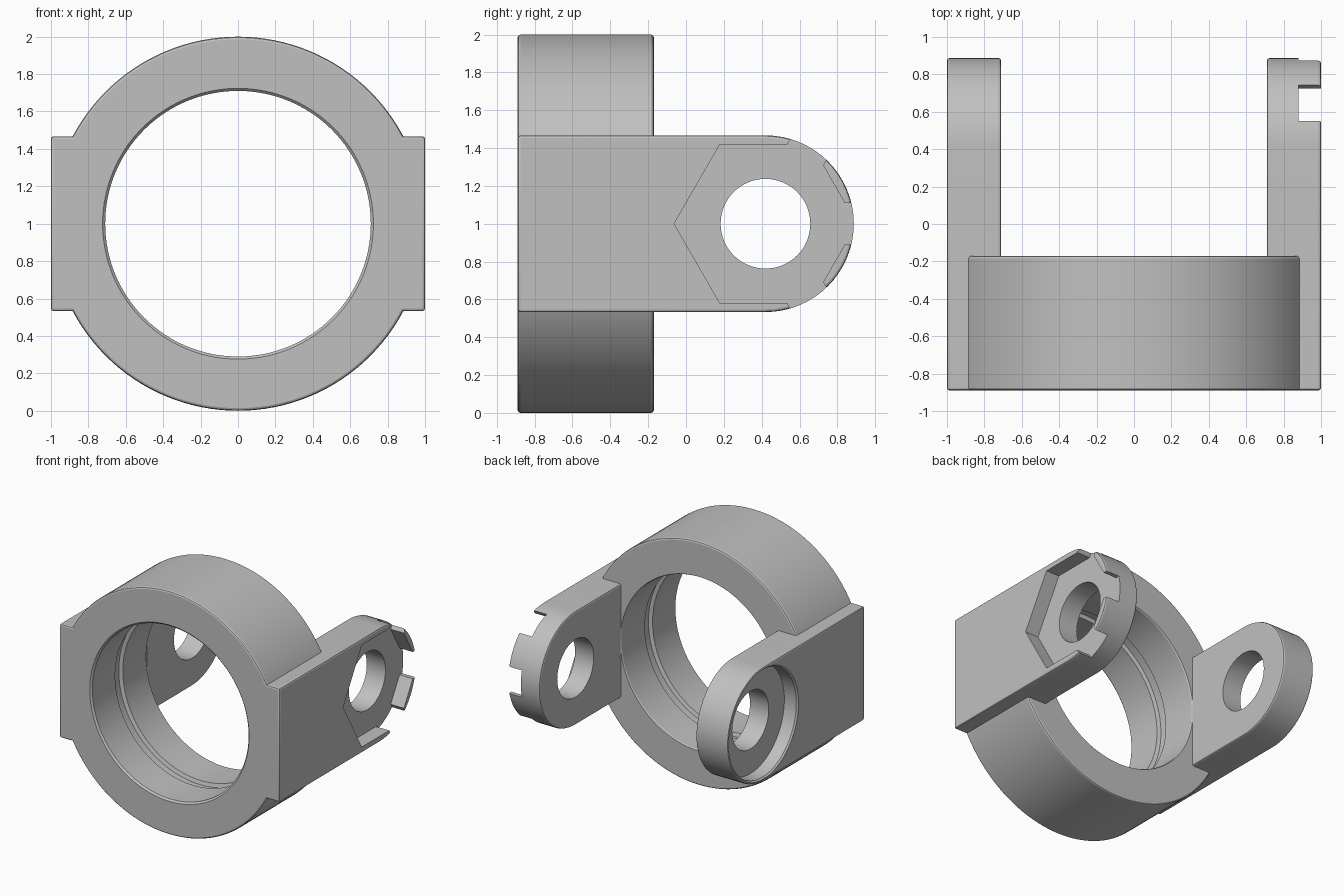
import bpy, bmesh, math
from mathutils import Matrix, Vector

if "Cube" in bpy.data.objects:
    bpy.data.objects.remove(bpy.data.objects["Cube"], do_unlink=True)

grey = bpy.data.materials.new("plain_grey")
grey.use_nodes = True
color = (0.53, 0.53, 0.53, 1)
grey.diffuse_color = color
grey.node_tree.nodes["Principled BSDF"].inputs["Base Color"].default_value = color

TURN = {"x": Matrix.Rotation(math.pi / 2, 4, "Y"), "y": Matrix.Rotation(-math.pi / 2, 4, "X")}
FRONT, RING_BACK, MID = -0.89, -0.17, 1.0
EYE_Y, EYE_R = 0.42, 0.467
EYE = (0, EYE_Y, MID)
INNER, FLOOR = 0.71, 0.88


def make(name, bm):
    bmesh.ops.recalc_face_normals(bm, faces=bm.faces)
    mesh = bpy.data.meshes.new(name)
    bm.to_mesh(mesh)
    bm.free()
    mesh.materials.append(grey)
    obj = bpy.data.objects.new(name, mesh)
    bpy.context.collection.objects.link(obj)
    return obj


def lathe(name, profile, axis, centre, steps=96):
    """Solid turned from (radius, position along axis) pairs."""
    bm = bmesh.new()
    rings = []
    for r, h in profile:
        ring = []
        for i in range(steps):
            a = math.pi / 2 + math.tau * i / steps
            ring.append(bm.verts.new((r * math.cos(a), r * math.sin(a), h)))
        rings.append(ring)
    for low, high in zip(rings, rings[1:]):
        for i in range(steps):
            j = (i + 1) % steps
            bm.faces.new((low[i], low[j], high[j], high[i]))
    bm.faces.new(rings[0])
    bm.faces.new(rings[-1])
    bm.transform(Matrix.Translation(centre) @ TURN[axis])
    return make(name, bm)


def apply(obj, mod):
    bpy.context.view_layer.objects.active = obj
    bpy.ops.object.modifier_apply(modifier=mod.name)


def combine(body, tool, operation):
    mod = body.modifiers.new(operation.lower(), "BOOLEAN")
    mod.operation = operation
    mod.solver = "EXACT"
    mod.object = tool
    apply(body, mod)
    bpy.data.objects.remove(tool, do_unlink=True)


def arm(side):
    """Flat arm with a half-round end, softened on its edges."""
    half = EYE_R
    outline = [(FRONT, MID - half)]
    for i in range(33):
        a = -math.pi / 2 + math.pi * i / 32
        outline.append((EYE_Y + half * math.cos(a), MID + half * math.sin(a)))
    outline.append((FRONT, MID + half))
    bm = bmesh.new()
    face = bm.faces.new([bm.verts.new((side * INNER, y, z)) for y, z in outline])
    out = bmesh.ops.extrude_face_region(bm, geom=[face])
    moved = [v for v in out["geom"] if isinstance(v, bmesh.types.BMVert)]
    bmesh.ops.translate(bm, verts=moved, vec=(side * (1 - INNER), 0, 0))
    obj = make("side_arm", bm)
    mod = obj.modifiers.new("soft_edges", "BEVEL")
    mod.width, mod.segments = 0.014, 2
    mod.limit_method, mod.angle_limit = "ANGLE", math.radians(30)
    apply(obj, mod)
    return obj


# Ring body with softened rims
e = 0.014
body = lathe("ring_bracket", [(1 - e, FRONT), (1 - e / 3, FRONT + e / 3), (1, FRONT + e),
                              (1, RING_BACK - e), (1 - e / 3, RING_BACK - e / 3),
                              (1 - e, RING_BACK)], "y", (0, 0, MID), 128)

# Two side arms
for side in (-1, 1):
    combine(body, arm(side), "UNION")

# Bore with a shallow retaining groove
groove = INNER + 0.03
bore = [(INNER + e, FRONT - 0.1), (INNER + e, FRONT), (INNER, FRONT + e),
        (INNER, -0.58), (groove, -0.57), (groove, -0.49), (INNER, -0.48),
        (INNER, RING_BACK - 0.01), (INNER + 0.008, RING_BACK + 0.004)]
combine(body, lathe("bore_cutter", bore, "y", (0, 0, MID), 128), "DIFFERENCE")

# Pivot hole through both arms
combine(body, lathe("pivot_cutter", [(0.237, -1.2), (0.237, 1.2)], "x", EYE, 64), "DIFFERENCE")

# Round pocket in the right arm
pocket = [(0.452, -1.1), (0.452, -1), (0.44, -0.988), (0.44, -FLOOR)]
combine(body, lathe("round_pocket_cutter", pocket, "x", EYE, 80), "DIFFERENCE")

# Hexagonal pocket in the left arm, open at three corners
combine(body, lathe("hex_pocket_cutter", [(0.483, FLOOR), (0.483, 1.1)], "x", EYE, 6), "DIFFERENCE")
for angle in (-60, 0, 60):
    bm = bmesh.new()
    bmesh.ops.create_cube(bm, size=1)
    bm.transform(Matrix.Translation(Vector(EYE)) @ Matrix.Rotation(math.radians(angle), 4, "X")
                 @ Matrix.Translation((FLOOR + 0.1, 0.48, 0)) @ Matrix.Diagonal((0.2, 0.24, 0.22, 1)))
    combine(body, make("corner_gap_cutter", bm), "DIFFERENCE")

# Smooth the round walls, keep the edges crisp
bpy.ops.object.select_all(action="DESELECT")
body.select_set(True)
bpy.context.view_layer.objects.active = body
bpy.ops.object.shade_smooth_by_angle(angle=math.radians(20))
